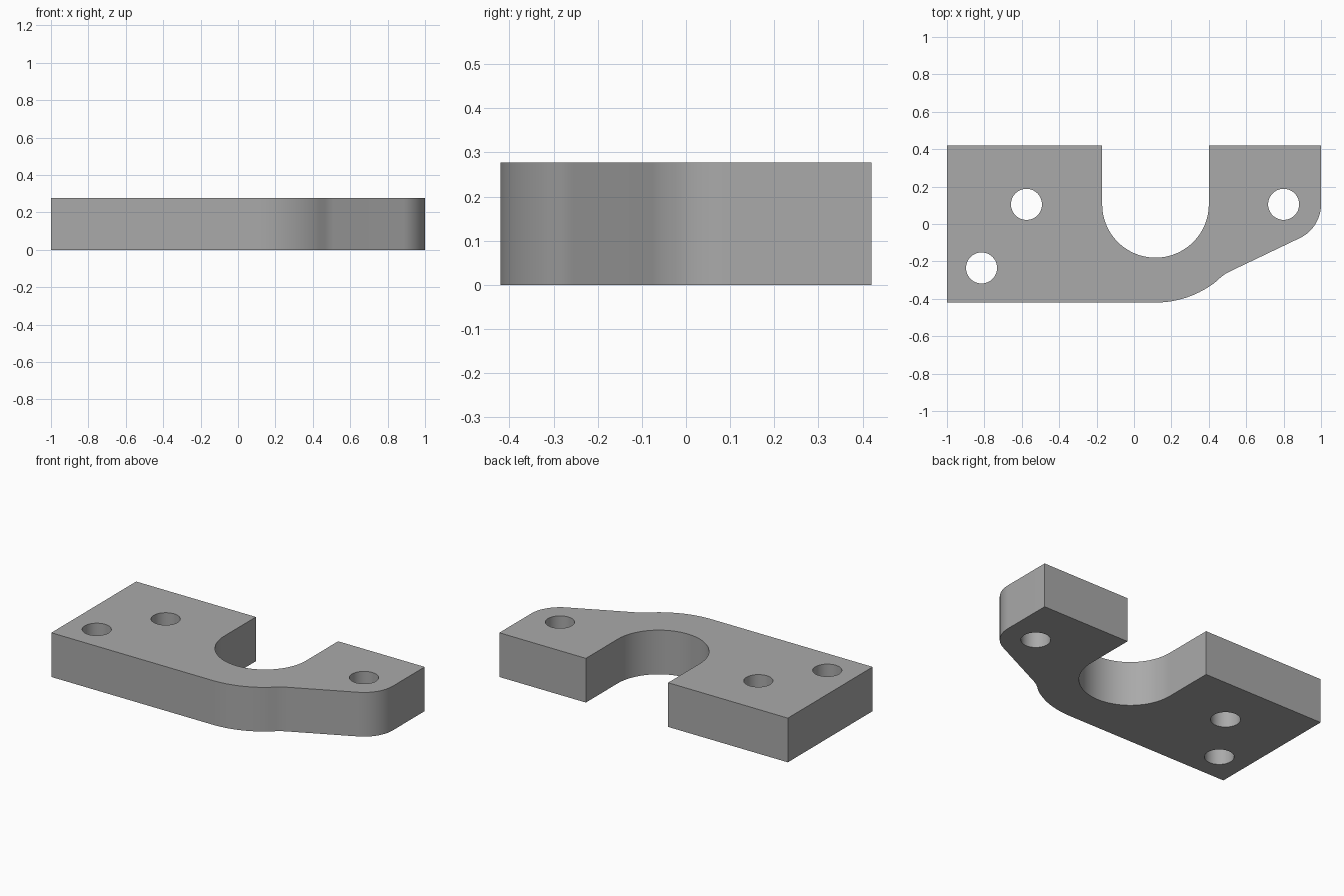
import bpy
import bmesh
from math import cos, sin, radians

HEIGHT = 0.277
HALF_DEPTH = 0.42
SLOT = (0.115, 0.105)
SLOT_RADIUS = 0.285
EAR = (0.8, 0.105)
HOLES = [(-0.575, 0.105), (-0.815, -0.235), EAR]

cube = bpy.data.objects.get("Cube")
if cube:
    bpy.data.objects.remove(cube, do_unlink=True)

steel = bpy.data.materials.new("grey_metal")
steel.use_nodes = True
grey = (0.4, 0.4, 0.4, 1)
steel.diffuse_color = grey
steel.node_tree.nodes["Principled BSDF"].inputs["Base Color"].default_value = grey


def arc(centre, radius, start, end, steps):
    """Points on an arc, angles in degrees."""
    angles = [radians(start + (end - start) * i / steps) for i in range(steps + 1)]
    return [(centre[0] + radius * cos(a), centre[1] + radius * sin(a)) for a in angles]


def extrude(name, points, bottom, top):
    """Upright prism over a closed outline."""
    bm = bmesh.new()
    base = bm.faces.new([bm.verts.new((x, y, bottom)) for x, y in points])
    result = bmesh.ops.extrude_face_region(bm, geom=[base], use_keep_orig=True)
    moved = [v for v in result["geom"] if isinstance(v, bmesh.types.BMVert)]
    bmesh.ops.translate(bm, verts=moved, vec=(0, 0, top - bottom))
    bmesh.ops.recalc_face_normals(bm, faces=bm.faces)
    mesh = bpy.data.meshes.new(name)
    bm.to_mesh(mesh)
    bm.free()
    mesh.materials.append(steel)
    obj = bpy.data.objects.new(name, mesh)
    bpy.context.collection.objects.link(obj)
    return obj


# Plate outline, anticlockwise from the back left corner
outline = [(-1, HALF_DEPTH), (-1, -HALF_DEPTH)]
outline += arc(SLOT, 0.525, -90, -53, 14)        # rounded belly below the slot
outline += [(0.465, -0.284), (0.485, -0.269), (0.51, -0.255)]  # blend to the slope
outline += arc(EAR, 0.2, -64.5, 0, 16)           # rounded ear
outline += [(1, HALF_DEPTH), (SLOT[0] + SLOT_RADIUS, HALF_DEPTH)]
outline += arc(SLOT, SLOT_RADIUS, 0, -180, 48)   # U-shaped slot
outline += [(SLOT[0] - SLOT_RADIUS, HALF_DEPTH)]
plate = extrude("bracket_plate", outline, 0, HEIGHT)

# Drilled bolt holes
for i, centre in enumerate(HOLES):
    cutter = extrude(f"hole_cutter_{i + 1}", arc(centre, 0.083, 0, 352.5, 47), -0.1, HEIGHT + 0.1)
    cutter.hide_render = True
    cutter.hide_set(True)
    drill = plate.modifiers.new(f"bolt_hole_{i + 1}", "BOOLEAN")
    drill.operation = "DIFFERENCE"
    drill.solver = "EXACT"
    drill.object = cutter

# Bake the holes and smooth the curved walls
bpy.context.view_layer.objects.active = plate
plate.select_set(True)
for modifier in list(plate.modifiers):
    cutter = modifier.object
    bpy.ops.object.modifier_apply(modifier=modifier.name)
    bpy.data.objects.remove(cutter, do_unlink=True)
bpy.ops.object.shade_smooth_by_angle(angle=radians(30))
